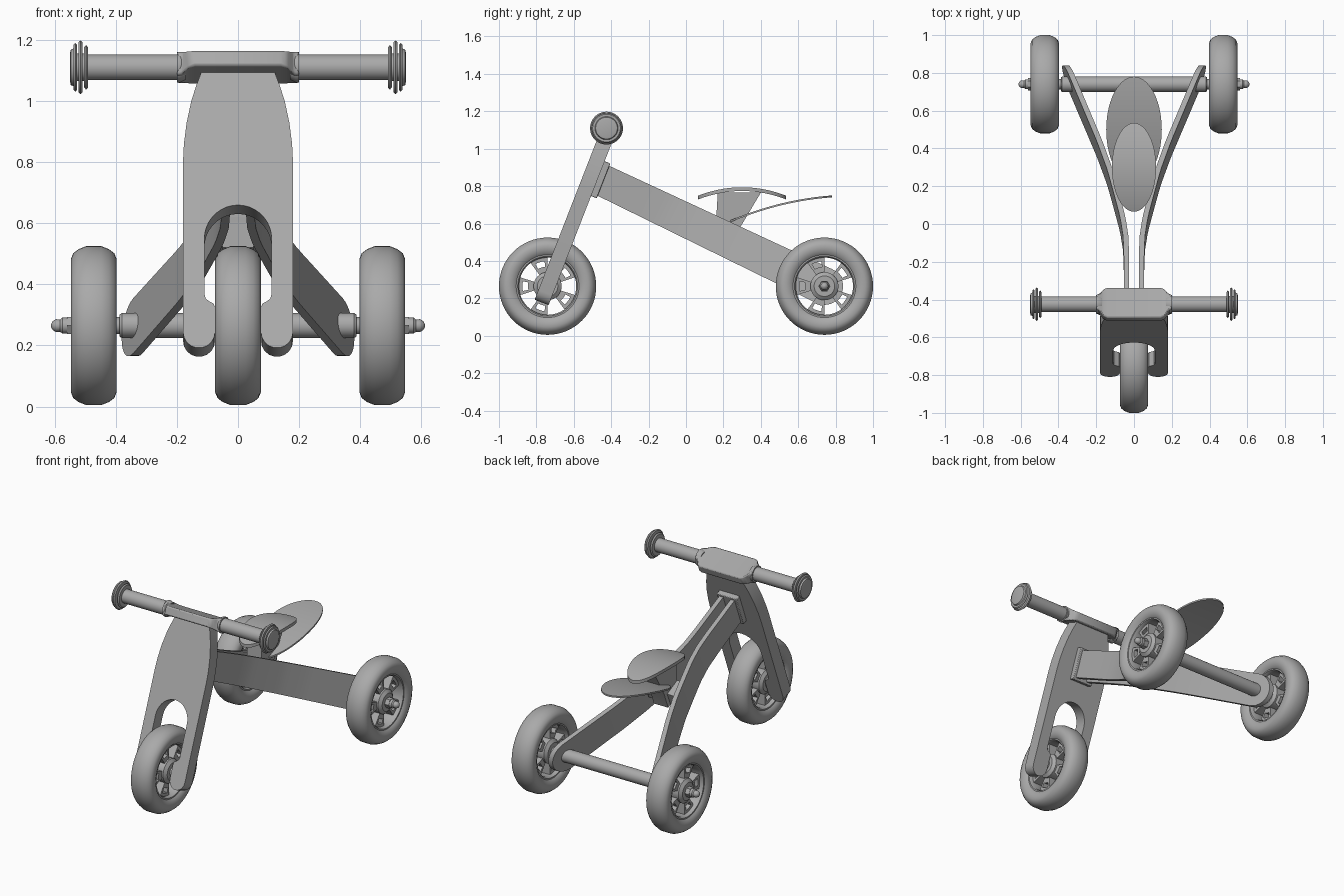
import bpy, bmesh, math
from mathutils import Matrix, Vector

if "Cube" in bpy.data.objects:
    bpy.data.objects.remove(bpy.data.objects["Cube"])

grey = bpy.data.materials.new("plain_grey")
grey.use_nodes = True
COLOUR = (0.4, 0.4, 0.4, 1)
grey.diffuse_color = COLOUR
grey.node_tree.nodes["Principled BSDF"].inputs["Base Color"].default_value = COLOUR

TILT = math.radians(21.3)      # lean of the fork
SLOPE = math.radians(25.5)     # fall of the frame beams
AXLE_Y, AXLE_Z, WHEEL_X = 0.74, 0.265, 0.472


def finish(name, bm, matrix=Matrix(), bevel=0):
    """Turn a bmesh into a smooth-by-angle object."""
    bmesh.ops.recalc_face_normals(bm, faces=bm.faces)
    bm.transform(matrix)
    mesh = bpy.data.meshes.new(name)
    bm.to_mesh(mesh)
    bm.free()
    mesh.materials.append(grey)
    obj = bpy.data.objects.new(name, mesh)
    bpy.context.collection.objects.link(obj)
    if bevel:
        mod = obj.modifiers.new("bevel", "BEVEL")
        mod.width, mod.segments = bevel, 2
    bpy.ops.object.select_all(action="DESELECT")
    obj.select_set(True)
    bpy.context.view_layer.objects.active = obj
    bpy.ops.object.shade_smooth_by_angle(angle=math.radians(35))
    return obj


def loft(bm, rings, closed=False):
    """Skin a row of equal rings; cap the ends unless closed."""
    loops = [[bm.verts.new(p) for p in ring] for ring in rings]
    pairs = list(zip(loops, loops[1:])) + ([(loops[-1], loops[0])] if closed else [])
    for a, b in pairs:
        for i in range(len(a)):
            j = (i + 1) % len(a)
            bm.faces.new((a[i], a[j], b[j], b[i]))
    if not closed:
        bm.faces.new(loops[0])
        bm.faces.new(loops[-1])


def lathe(bm, profile, segments=48, closed=False):
    """Spin (x, radius) points about the x axis."""
    angles = [math.tau * i / segments for i in range(segments)]
    loft(bm, [[(x, r * math.cos(a), r * math.sin(a)) for a in angles]
              for x, r in profile], closed)


def prism(bm, outline, axis, low, high):
    """Extrude a 2D outline along x or y."""
    def place(p, d):
        return (d, p[0], p[1]) if axis == "x" else (p[0], d, p[1])
    loft(bm, [[place(p, low) for p in outline], [place(p, high) for p in outline]])


def turned(name, profile, matrix=Matrix(), segments=48):
    bm = bmesh.new()
    lathe(bm, profile, segments)
    return finish(name, bm, matrix)


def polar(r, degrees):
    a = math.radians(degrees)
    return (r * math.cos(a), r * math.sin(a))


def wheel(prefix, x, y):
    at = Matrix.Translation((x, y, AXLE_Z))
    # Tyre
    half = [(0.025, 0.26), (0.05, 0.25), (0.067, 0.237), (0.075, 0.218),
            (0.073, 0.195), (0.065, 0.175), (0.055, 0.165)]
    bm = bmesh.new()
    lathe(bm, half + [(-a, r) for a, r in reversed(half)], 64, True)
    finish(prefix + "_tyre", bm, at)
    # Rim
    bm = bmesh.new()
    lathe(bm, [(0.058, 0.175), (0.058, 0.16), (0.045, 0.153),
               (-0.045, 0.153), (-0.058, 0.16), (-0.058, 0.175)], 64, True)
    finish(prefix + "_rim", bm, at)
    # Five slotted spokes
    bm = bmesh.new()
    for k in range(5):
        mid = 36 + 72 * k
        for r0, r1, a0, a1 in ((0.06, 0.158, -18, -11), (0.06, 0.158, 11, 18),
                               (0.06, 0.105, -18, 18), (0.135, 0.158, -18, 18)):
            steps = [mid + a0 + (a1 - a0) * t / 3 for t in range(4)]
            outline = [polar(r0, a) for a in steps] + [polar(r1, a) for a in reversed(steps)]
            prism(bm, outline, "x", -0.035, 0.035)
    finish(prefix + "_spokes", bm, at)
    # Hub
    turned(prefix + "_hub", [(-0.06, 0.04), (-0.06, 0.055), (-0.045, 0.075),
                             (0.045, 0.075), (0.06, 0.055), (0.06, 0.04)], at)


# Wheels
wheel("front_wheel", 0, -AXLE_Y)
for side, s in (("left", 1), ("right", -1)):
    wheel("rear_" + side + "_wheel", s * WHEEL_X, AXLE_Y)
    flip = Matrix.Translation((0, AXLE_Y, AXLE_Z)) @ Matrix.Rotation(0 if s > 0 else math.pi, 4, "Z")
    # Axle end: hexagonal nut and rounded tip
    turned(side + "_axle_nut", [(0.52, 0.032), (0.56, 0.032)], flip, 6)
    turned(side + "_axle_tip", [(0.38, 0.028), (0.575, 0.026), (0.582, 0.02), (0.595, 0.021),
                                (0.606, 0.015), (0.612, 0.004)], flip, 24)
turned("front_axle", [(-0.13, 0.03), (0.13, 0.03)],
       Matrix.Translation((0, -AXLE_Y, AXLE_Z)), 24)
turned("rear_axle", [(-0.387, 0.036), (-0.38, 0.041), (0.38, 0.041), (0.387, 0.036)],
       Matrix.Translation((0, AXLE_Y, AXLE_Z)), 32)

# Fork plate: half outline mirrored, then leaned back
half = [(0.11 * math.sin(math.radians(a)), 0.55 + 0.11 * math.cos(math.radians(a)))
        for a in range(0, 91, 10)]
half += [(0.11, 0.37), (0.106, 0.354), (0.094, 0.345), (0.08, 0.338), (0.075, 0.325)]
half += [(0.1275 - 0.0525 * math.cos(math.radians(a)), 0.245 - 0.0525 * math.sin(math.radians(a)))
         for a in range(0, 181, 20)]
half += [(0.18, 0.8), (0.177, 0.86), (0.168, 0.93), (0.153, 1.0), (0.137, 1.05), (0.118, 1.1)]
outline = half + [(-x, z) for x, z in reversed(half[1:])]
bm = bmesh.new()
prism(bm, [(x, (z - 0.25) / math.cos(TILT)) for x, z in outline], "y", -0.04, 0.04)
lean = Matrix.Translation((0, -0.75, 0.235)) @ Matrix.Rotation(-TILT, 4, "X")
finish("fork", bm, lean)

# Head plate behind the fork
bm = bmesh.new()
bmesh.ops.create_cube(bm, size=1, matrix=Matrix.Translation((0, 0.055, 0.665)) @ Matrix.Diagonal((0.14, 0.035, 0.2, 1)))
finish("head_plate", bm, lean, 0.004)

# Handlebar clamp: wide middle narrowing to the grips
bar = Matrix.Translation((0, -0.425, 1.11))
sections = [(0.2, 0.042, 0.042), (0.185, 0.045, 0.04), (0.173, 0.06, 0.034),
            (0.16, 0.078, 0.029), (0.14, 0.086, 0.027)]
bm = bmesh.new()
loft(bm, [[(x, d, -t), (x, d, t), (x, -d, t), (x, -d, -t)]
          for x, d, t in [(-x, d, t) for x, d, t in sections] + sections[::-1]])
finish("handlebar_clamp", bm, bar @ Matrix.Rotation(-TILT, 4, "X"), 0.008)

# Grips with collars and ribbed end guards
for side, s in (("left", 1), ("right", -1)):
    turned(side + "_grip",
           [(0.17, 0.04), (0.19, 0.05), (0.2, 0.05), (0.2, 0.042), (0.49, 0.042),
            (0.49, 0.065), (0.497, 0.073), (0.504, 0.065), (0.504, 0.045),
            (0.509, 0.045), (0.509, 0.082), (0.515, 0.088), (0.522, 0.082),
            (0.522, 0.045), (0.527, 0.045), (0.527, 0.074), (0.532, 0.08),
            (0.538, 0.074), (0.538, 0.062), (0.547, 0.058), (0.55, 0.045)],
           bar @ Matrix.Rotation(0 if s > 0 else math.pi, 4, "Z"))


# Frame beams: bent boards, splayed towards the rear and rounded at the axle
def smooth_path(points, y):
    for (y0, x0), (y1, x1) in zip(points, points[1:]):
        if y <= y1:
            return x0 + (x1 - x0) * (y - y0) / (y1 - y0)
    return points[-1][1]


path = [(-0.6, 0.04), (-0.2, 0.04), (-0.1, 0.044), (0.0, 0.06), (0.12, 0.092),
        (0.25, 0.128), (0.4, 0.183), (0.9, 0.395)]
END = 0.1
us = [-1.325 + 1.325 * i / 30 for i in range(31)] + [END * math.sin(math.radians(a)) for a in range(12, 90, 11)]
for side, s in (("left", 1), ("right", -1)):
    rings = []
    for u in us:
        h = math.sqrt(END ** 2 - u ** 2) if u > 0 else END + u * 0.011
        ring = []
        for offset, v in ((-0.014, -h), (0.014, -h), (0.014, h), (-0.014, h)):
            y = AXLE_Y + u * math.cos(SLOPE)
            slope = (smooth_path(path, y + 0.03) - smooth_path(path, y - 0.03)) / 0.06
            x = smooth_path(path, y) + offset * math.sqrt(1 + slope ** 2)
            ring.append((s * x, y + v * math.sin(SLOPE), AXLE_Z - u * math.sin(SLOPE) + v * math.cos(SLOPE)))
        rings.append(ring)
    bm = bmesh.new()
    loft(bm, rings)
    finish(side + "_frame_beam", bm)


# Seat and tail: elliptical plates bent along a curve
def curved_plate(name, cy, ry, rx, thick, height):
    bm = bmesh.new()
    rows = []
    for i in range(29):
        t = -math.cos(math.pi * (i + 0.3) / 28.6)
        y, w = cy + ry * t, rx * math.sqrt(1 - t * t)
        z = height(t)
        rows.append([(-w, y, z - thick), (w, y, z - thick), (w, y, z), (-w, y, z)])
    loft(bm, rows)
    finish(name, bm)


curved_plate("seat", 0.3, 0.235, 0.117, 0.02, lambda t: 0.794 - 0.045 * t * t)
curved_plate("tail_plate", 0.5, 0.28, 0.147, 0.01, lambda t: 0.705 + 0.07 * t - 0.025 * t * t)

# Seat post between the beams
bm = bmesh.new()
prism(bm, [(0.17, 0.765), (0.155, 0.52), (0.25, 0.48), (0.29, 0.58), (0.4, 0.765)], "x", -0.05, 0.05)
finish("seat_post", bm)
bm = bmesh.new()
prism(bm, [(0.16, 0.62), (0.16, 0.53), (0.23, 0.5), (0.26, 0.57)], "x", -0.1, 0.1)
finish("post_bracket", bm)
